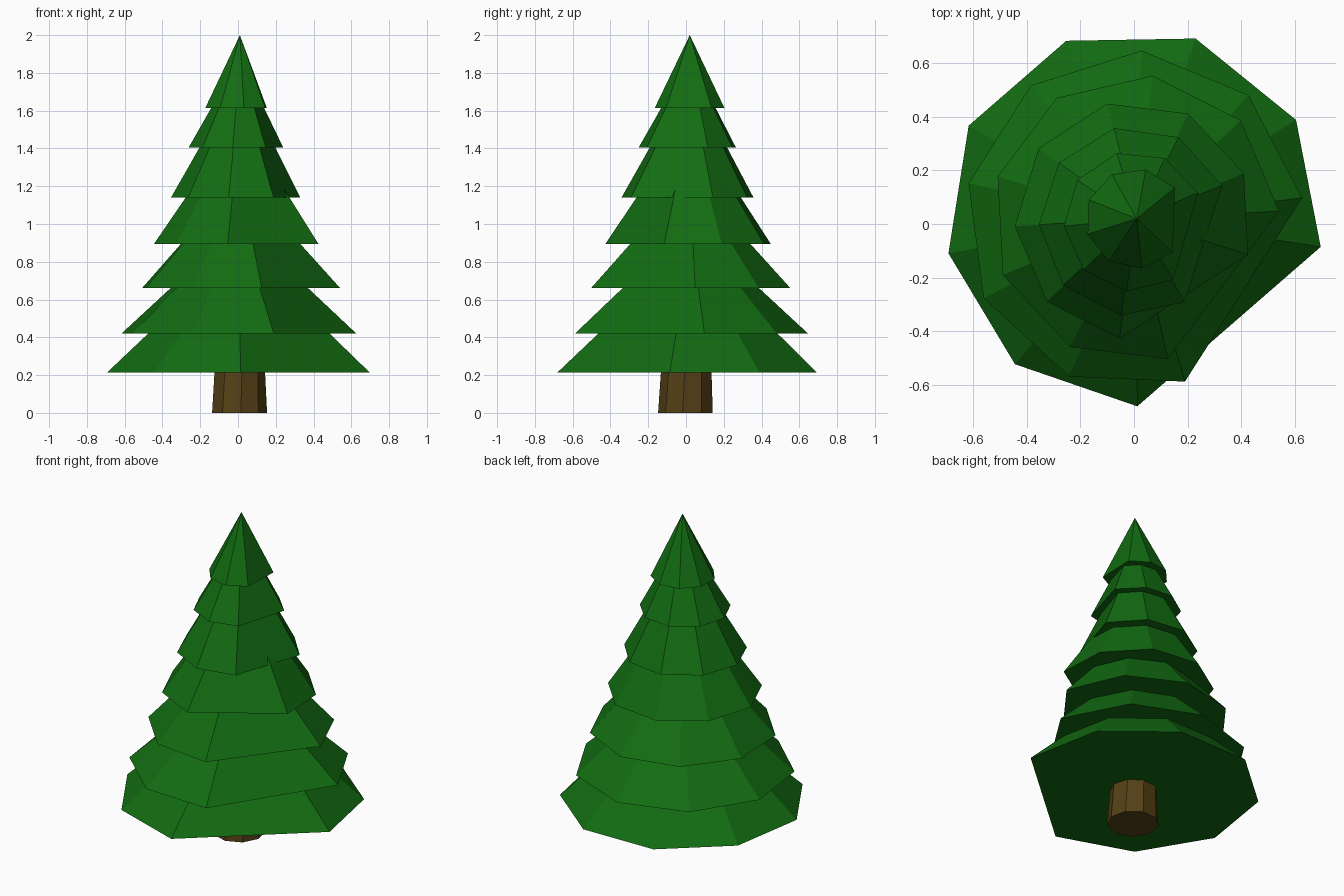
import bpy, bmesh
from math import radians, cos, sin

if "Cube" in bpy.data.objects:
    bpy.data.objects.remove(bpy.data.objects["Cube"])


def material(name, color):
    m = bpy.data.materials.new(name)
    m.diffuse_color = (*color, 1)
    m.use_nodes = True
    m.node_tree.nodes["Principled BSDF"].inputs["Base Color"].default_value = m.diffuse_color
    return m


green = material("needles", (0.006, 0.15, 0.006))
brown = material("bark", (0.09, 0.052, 0.008))


def finish(bm, name, mat):
    bmesh.ops.recalc_face_normals(bm, faces=bm.faces)
    me = bpy.data.meshes.new(name)
    bm.to_mesh(me)
    bm.free()
    me.materials.append(mat)
    ob = bpy.data.objects.new(name, me)
    bpy.context.collection.objects.link(ob)
    return ob


def ring(bm, cx, cy, z, r, start, skip=None):
    """Nine-sided ring, optionally with one corner missing."""
    return [bm.verts.new((cx + r * cos(radians(start + 40 * k)),
                          cy + r * sin(radians(start + 40 * k)), z))
            for k in range(9) if k != skip]


def tier(name, cx, cy, z, r, apex, start):
    """Cone with a flat base; the corner just before 'start' is missing."""
    bm = bmesh.new()
    base = ring(bm, cx, cy, z, r, start, skip=8)
    tip = bm.verts.new((0.01, 0.02, apex))
    for a, b in zip(base, base[1:] + base[:1]):
        bm.faces.new((a, b, tip))
    bm.faces.new(base[::-1])
    finish(bm, name, green)


# Branch tiers, bottom to top: centre x, y, base z, radius, apex z, first corner
tiers = [
    (0.00, 0.025, 0.215, 0.705, 0.88, -9),
    (0.00, 0.015, 0.42, 0.632, 1.00, 7.5),
    (0.005, 0.02, 0.66, 0.537, 1.25, 3),
    (0.00, 0.015, 0.895, 0.445, 1.56, -17),
    (0.00, 0.01, 1.14, 0.355, 1.78, 22),
    (0.00, 0.01, 1.405, 0.262, 1.88, 24),
    (0.005, 0.02, 1.615, 0.187, 2.00, 38),
]
for i, t in enumerate(tiers):
    tier(f"branch_tier_{i + 1}", *t)

# Trunk: slightly tapered nine-sided post
bm = bmesh.new()
low = ring(bm, 0.007, 0.0, 0.0, 0.148, 33)
high = ring(bm, 0.007, 0.004, 0.3, 0.132, 37)
for k in range(9):
    j = (k + 1) % 9
    bm.faces.new((low[k], low[j], high[j], high[k]))
bm.faces.new(low[::-1])
bm.faces.new(high)
finish(bm, "trunk", brown)
